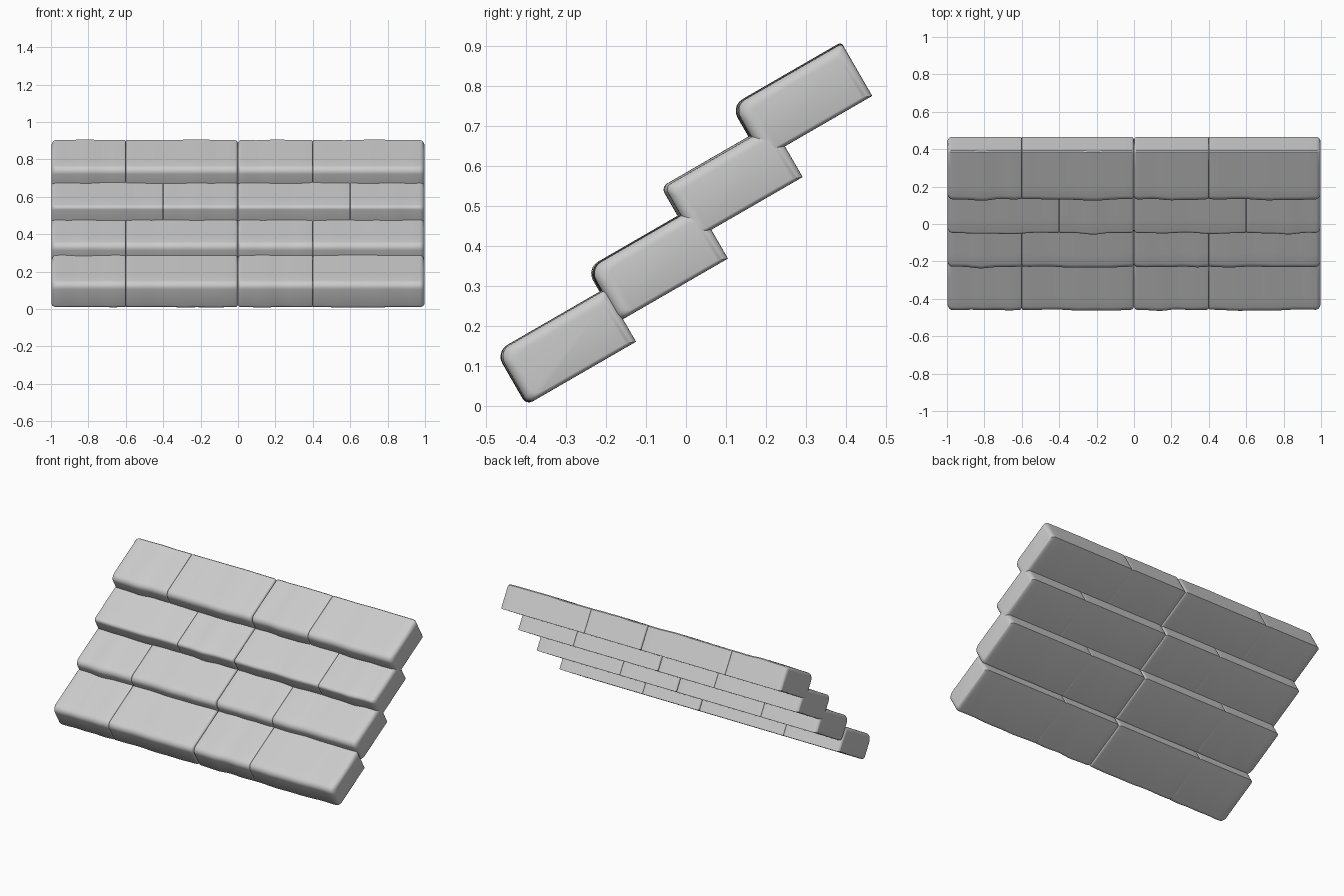
import bpy, bmesh, random
from math import sin, cos, pi, radians

if "Cube" in bpy.data.objects:
    bpy.data.objects.remove(bpy.data.objects["Cube"])

random.seed(4)
TILT, LEN, THK = radians(30), 0.315, 0.153

# rear-bottom corner (y, z) of each course, and its seam inside each 1-unit half
COURSES = [((-0.125, 0.160), 0.4), ((0.105, 0.368), 0.4),
           ((0.292, 0.572), 0.6), ((0.466, 0.775), 0.4)]


def section(inset, low_inset, wave, r_top):
    """Rounded cross-section as (along slope, across thickness) points."""
    rear, front = -inset, -LEN + inset - wave
    low, top = low_inset, THK - inset + wave * 0.6
    r_low = 0.018
    pts = [(rear, low), (rear, top - 0.006), (rear - 0.006, top)]
    pts += [(rear + (front - rear) * t, top) for t in (0.35, 0.7)]
    for i in range(6):
        a = pi / 2 * i / 5
        pts.append((front + r_top * (1 - sin(a)), top - r_top * (1 - cos(a))))
    pts[5:] = pts[5:]
    arc = pts[5:]
    arc.sort(key=lambda p: -p[1])
    pts = pts[:5] + arc
    for i in range(5):
        a = pi / 2 * i / 4
        pts.append((front + r_low * (1 - cos(a)), low + r_low * (1 - sin(a))))
    return pts


def stone(name, x0, x1, corner, r0, r1, b0, b1, r_top):
    """Sweep the section along x; r0/r1 round the ends, b0/b1 the underside."""
    stations = []
    for i in range(6):
        a = pi / 2 * i / 5
        stations.append((x0 + r0 * (1 - cos(a)), r0 * (1 - sin(a)), b0))
    for i in range(1, 14):
        t = i / 14
        stations.append((x0 + r0 + (x1 - x0 - r0 - r1) * t, 0, 0))
    for i in range(6):
        a = pi / 2 * i / 5
        stations.append((x1 - r1 * (1 - sin(a)), r1 * (1 - cos(a)), b1))
    p, q = random.uniform(0, 6), random.uniform(0, 6)
    bm = bmesh.new()
    rings = []
    for x, inset, b in stations:
        t = (x - x0) / (x1 - x0)
        wave = sin(pi * t) * (0.003 + 0.003 * sin(7 * t + p) + 0.002 * sin(15 * t + q)) - 0.003
        ring = []
        for u, n in section(inset, inset * b, wave, r_top):
            y = corner[0] + u * cos(TILT) - n * sin(TILT)
            z = corner[1] + u * sin(TILT) + n * cos(TILT)
            ring.append(bm.verts.new((x, y, z)))
        rings.append(ring)
    for a, b in zip(rings, rings[1:]):
        for i in range(len(a)):
            j = (i + 1) % len(a)
            bm.faces.new((a[i], a[j], b[j], b[i]))
    bm.faces.new(rings[0])
    bm.faces.new(rings[-1])
    bmesh.ops.remove_doubles(bm, verts=bm.verts, dist=0.00005)
    bmesh.ops.recalc_face_normals(bm, faces=bm.faces)
    me = bpy.data.meshes.new(name)
    bm.to_mesh(me)
    bm.free()
    ob = bpy.data.objects.new(name, me)
    bpy.context.collection.objects.link(ob)
    bpy.ops.object.select_all(action='DESELECT')
    ob.select_set(True)
    bpy.context.view_layer.objects.active = ob
    bpy.ops.object.shade_smooth_by_angle(angle=radians(35))


# two matching halves per course, each split into a short and a long stone
OUT, MID, SEAM = 0.026, 0.016, 0.007
for row, (corner, split) in enumerate(COURSES, 1):
    r_top = 0.018 if row == 3 else 0.034
    for half, start in (("left", -1.0), ("right", 0.0)):
        a = -0.998 if half == "left" else 0.0
        c = 0.0 if half == "left" else 0.998
        ra = OUT if half == "left" else MID
        rc = MID if half == "left" else OUT
        m = start + split
        stone(f"course_{row}_{half}_stone_a", a, m, corner, ra, SEAM, 0.4, 0, r_top)
        stone(f"course_{row}_{half}_stone_b", m, c, corner, SEAM, rc, 0, 0.4, r_top)
